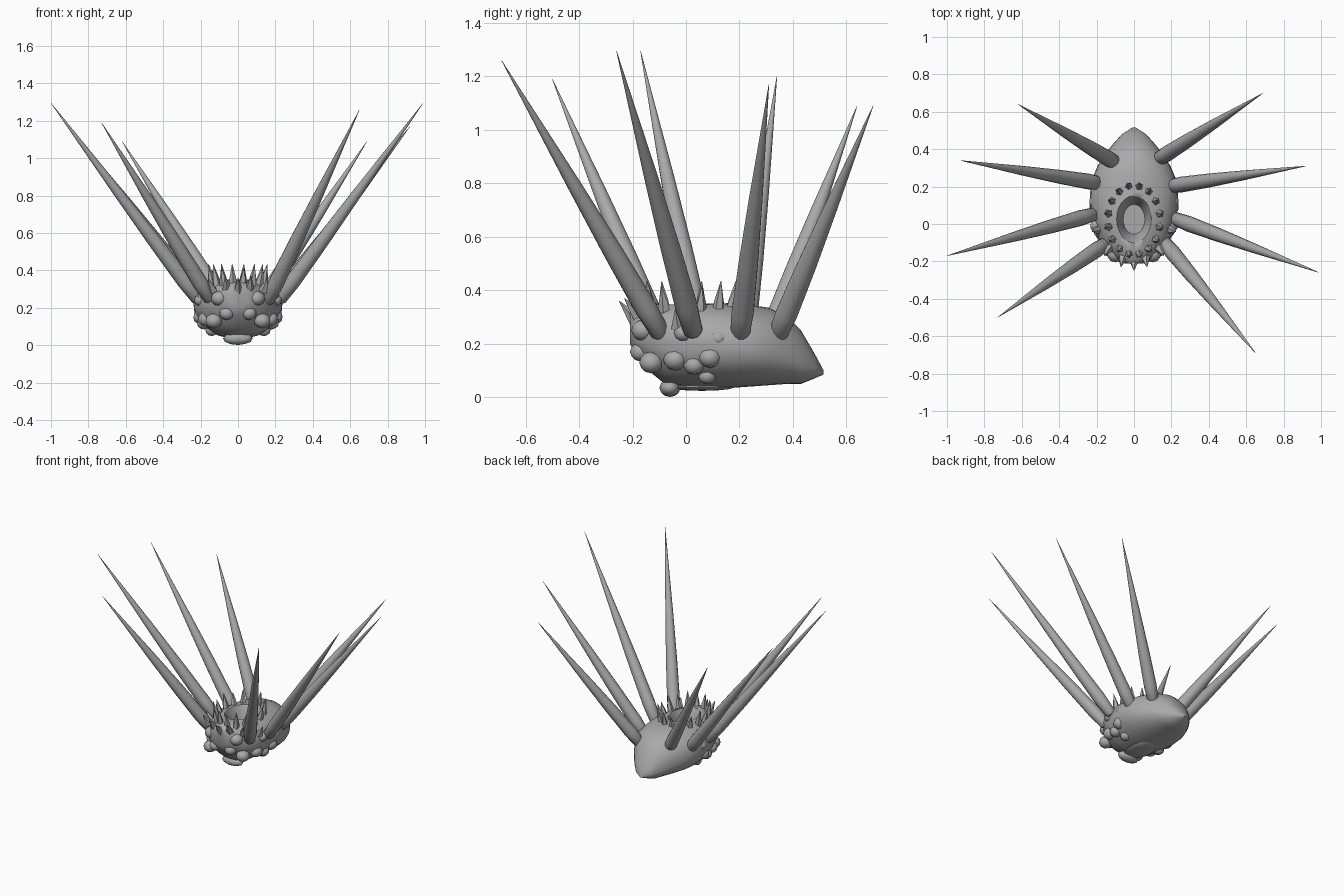
import bpy, bmesh, math, random
from mathutils import Vector

if "Cube" in bpy.data.objects:
    bpy.data.objects.remove(bpy.data.objects["Cube"])

random.seed(4)
grey = bpy.data.materials.new("stone grey")
grey.diffuse_color = (0.4, 0.4, 0.4, 1)
grey.use_nodes = True
grey.node_tree.nodes["Principled BSDF"].inputs["Base Color"].default_value = grey.diffuse_color


def finish(bm, name, angle=40):
    """Turn a bmesh into a named, coloured, smooth-shaded object."""
    bmesh.ops.recalc_face_normals(bm, faces=bm.faces)
    me = bpy.data.meshes.new(name)
    bm.to_mesh(me)
    bm.free()
    ob = bpy.data.objects.new(name, me)
    bpy.context.collection.objects.link(ob)
    me.materials.append(grey)
    bpy.ops.object.select_all(action='DESELECT')
    ob.select_set(True)
    bpy.context.view_layer.objects.active = ob
    bpy.ops.object.shade_smooth_by_angle(angle=math.radians(angle))
    return ob


def loft(bm, rings):
    """Skin closed rings of points, capping both ends."""
    vs = [[bm.verts.new(p) for p in r] for r in rings]
    n = len(vs[0])
    for a, b in zip(vs, vs[1:]):
        for i in range(n):
            bm.faces.new((a[i], a[(i + 1) % n], b[(i + 1) % n], b[i]))
    bm.faces.new(vs[0])
    bm.faces.new(vs[-1][::-1])


def spine(bm, base, tip, profile, sides):
    """Tapered spike from base to tip; profile holds (fraction, radius)."""
    base, tip = Vector(base), Vector(tip)
    q = (tip - base).to_track_quat('Z', 'Y')
    loft(bm, [[base.lerp(tip, f) + q @ Vector((r * math.cos(i * math.tau / sides),
                                               r * math.sin(i * math.tau / sides), 0))
               for i in range(sides)] for f, r in profile])


def blob(bm, pos, size):
    """Ellipsoid lump."""
    r = bmesh.ops.create_icosphere(bm, subdivisions=2, radius=1)
    for v in r["verts"]:
        v.co = Vector([c * s + p for c, s, p in zip(v.co, size, pos)])


# Body: sections along y as (y, half width, bottom, widest height, top)
sections = [(-0.21, 0.05, 0.20, 0.26, 0.32), (-0.19, 0.09, 0.16, 0.24, 0.335),
            (-0.14, 0.14, 0.10, 0.22, 0.345), (-0.08, 0.19, 0.05, 0.21, 0.355),
            (0.0, 0.215, 0.04, 0.20, 0.36), (0.08, 0.23, 0.035, 0.20, 0.36),
            (0.17, 0.235, 0.035, 0.19, 0.35), (0.24, 0.225, 0.04, 0.18, 0.345),
            (0.31, 0.195, 0.045, 0.17, 0.335), (0.38, 0.15, 0.05, 0.15, 0.30),
            (0.43, 0.11, 0.05, 0.13, 0.25), (0.48, 0.065, 0.07, 0.11, 0.165),
            (0.515, 0.01, 0.085, 0.092, 0.10)]
rings = []
for y, w, lo, mid, hi in sections:
    ring = []
    for i in range(28):
        t = i * math.tau / 28
        s = math.sin(t)
        j = random.uniform(0.97, 1.03) if y < 0.15 else 1   # rough front half
        z = mid + (hi - mid) * s ** 0.85 if s > 0 else mid + (mid - lo) * s
        ring.append((w * math.cos(t) * j, y, z))
    rings.append(ring)
bm = bmesh.new()
loft(bm, rings)
body = finish(bm, "body", 45)

# Crater hollow cut into the top, widening towards the rim
bm = bmesh.new()
loft(bm, [[(rx * math.cos(i * math.tau / 24), 0.025 + ry * math.sin(i * math.tau / 24), z)
           for i in range(24)]
          for z, rx, ry in ((0.24, 0.058, 0.08), (0.30, 0.075, 0.10),
                            (0.345, 0.092, 0.122), (0.42, 0.13, 0.17))])
cutter = finish(bm, "crater_cutter")
cutter.hide_render = True
cutter.hide_set(True)
cut = body.modifiers.new("crater", 'BOOLEAN')
cut.object = cutter
cut.operation = 'DIFFERENCE'
cut.solver = 'EXACT'

# Long spines: base and tip of each
bm = bmesh.new()
shape = ((0, 0.024), (0.012, 0.036), (0.1, 0.042), (0.3, 0.037),
         (0.55, 0.026), (0.8, 0.012), (1, 0.0008))
for base, tip in (((0.155, -0.09, 0.23), (0.65, -0.69, 1.26)),
                  ((0.215, 0.03, 0.235), (0.99, -0.26, 1.295)),
                  ((0.18, 0.20, 0.215), (0.92, 0.31, 1.17)),
                  ((0.12, 0.34, 0.225), (0.69, 0.70, 1.09)),
                  ((-0.145, -0.10, 0.24), (-0.73, -0.50, 1.19)),
                  ((-0.205, 0.055, 0.235), (-1.0, -0.17, 1.295)),
                  ((-0.17, 0.215, 0.215), (-0.93, 0.34, 1.20)),
                  ((-0.08, 0.315, 0.23), (-0.62, 0.64, 1.09))):
    spine(bm, base, tip, shape, 14)
finish(bm, "long_spines")

# Small thorns circling the crater, leaning outwards
bm = bmesh.new()
for k in range(16):
    a = math.tau * (k + 0.5) / 16
    c, s = math.cos(a), math.sin(a)
    base = (0.135 * c, 0.02 + 0.18 * s, 0.315)
    tip = (0.16 * c, 0.02 + 0.20 * s, 0.415 + 0.02 * (k % 2))
    spine(bm, base, tip, ((0, 0.024), (0.4, 0.018), (1, 0.001)), 5)
for x, y, z in ((0, -0.25, 0.36), (0.07, -0.23, 0.37), (0.16, -0.17, 0.36), (0.225, -0.04, 0.33)):
    for m in ((1, -1) if x else (1,)):
        spine(bm, (m * x * 0.85, y * 0.76, z - 0.07), (m * x, y, z), ((0, 0.028), (1, 0.001)), 5)
finish(bm, "rim_thorns", 20)

# Warts on the sides and front
bm = bmesh.new()
for x, y, z, r in ((0.13, -0.13, 0.13, 0.045), (0.17, -0.04, 0.14, 0.045),
                   (0.18, 0.03, 0.12, 0.04), (0.195, 0.09, 0.15, 0.045),
                   (0.20, -0.01, 0.24, 0.035), (0.10, -0.16, 0.25, 0.045),
                   (0.14, 0.08, 0.08, 0.035), (0.06, -0.17, 0.17, 0.04),
                   (0.205, 0.12, 0.22, 0.035)):
    for m in (1, -1):
        blob(bm, (m * x, y, z), (r, r, r * 0.9))
finish(bm, "warts", 60)

# Underside: front foot knob and flat sucker disc
bm = bmesh.new()
blob(bm, (0, -0.06, 0.035), (0.08, 0.04, 0.034))
blob(bm, (0, 0.06, 0.036), (0.085, 0.12, 0.012))
finish(bm, "foot", 60)
